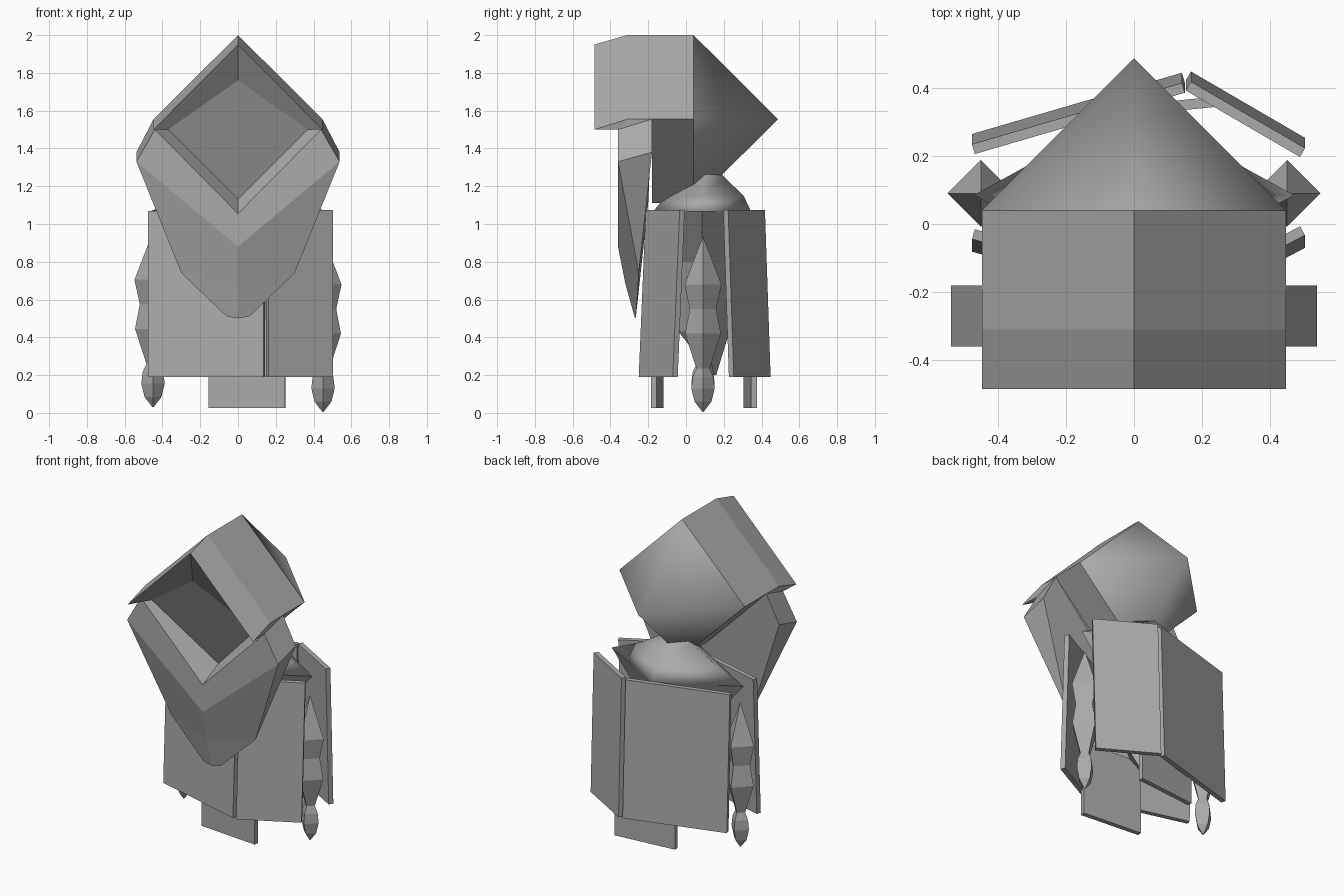
import bpy, bmesh, math

if "Cube" in bpy.data.objects:
    bpy.data.objects.remove(bpy.data.objects["Cube"])

grey = bpy.data.materials.new("plain grey")
grey.diffuse_color = (0.4, 0.4, 0.4, 1)
grey.use_nodes = True
grey.node_tree.nodes["Principled BSDF"].inputs["Base Color"].default_value = grey.diffuse_color


def make(name, verts, faces, mirror=False, smooth=False):
    """Mesh object from a few points; optionally mirrored across x = 0."""
    me = bpy.data.meshes.new(name)
    me.from_pydata(verts, [], faces)
    bm = bmesh.new()
    bm.from_mesh(me)
    if mirror:
        geom = bm.verts[:] + bm.edges[:] + bm.faces[:]
        bmesh.ops.mirror(bm, geom=geom, axis='X', merge_dist=0.0)
        bmesh.ops.remove_doubles(bm, verts=bm.verts[:], dist=0.001)
    bmesh.ops.recalc_face_normals(bm, faces=bm.faces[:])
    for f in bm.faces:
        f.smooth = smooth
    bm.to_mesh(me)
    bm.free()
    me.materials.append(grey)
    ob = bpy.data.objects.new(name, me)
    bpy.context.collection.objects.link(ob)
    return ob


def lofted(name, rings, smooth=False):
    """Stack of four-sided rings: (cx, cy, z, rx, ry_front, ry_back)."""
    verts, faces = [], []
    for cx, cy, z, rx, rf, rb in rings:
        verts += [(cx + rx, cy, z), (cx, cy + rb, z),
                  (cx - rx, cy, z), (cx, cy - rf, z)]
    for r in range(len(rings) - 1):
        for i in range(4):
            a, b = r * 4 + i, r * 4 + (i + 1) % 4
            faces.append((a, b, b + 4, a + 4))
    n = len(verts)
    faces += [(3, 2, 1, 0), (n - 4, n - 3, n - 2, n - 1)]
    return make(name, verts, faces, smooth=smooth)


def panel(name, x0, y0, x1, y1, z0, z1, lean, t=0.03):
    """Thin upright board from (x0, y0) to (x1, y1), foot shifted by lean."""
    d = math.hypot(x1 - x0, y1 - y0)
    nx, ny = -(y1 - y0) / d * t / 2, (x1 - x0) / d * t / 2
    base = [(x0 - nx, y0 - ny), (x1 - nx, y1 - ny),
            (x1 + nx, y1 + ny), (x0 + nx, y0 + ny)]
    verts = [(x, y + lean, z0) for x, y in base] + [(x, y, z1) for x, y in base]
    faces = [(3, 2, 1, 0), (4, 5, 6, 7)]
    faces += [(i, (i + 1) % 4, (i + 1) % 4 + 4, i + 4) for i in range(4)]
    return make(name, verts, faces)


# Hood: pointed roof, square lower half and sunken face
make("hood", [
    (0, 0.04, 2.0), (0.447, 0.04, 1.555), (0, 0.04, 1.11),          # 0-2 rear
    (0, -0.31, 2.0), (0.447, -0.31, 1.555),                         # 3-4 roof
    (0, -0.485, 1.95), (0.447, -0.485, 1.5),                        # 5-6 rim
    (0, -0.46, 1.76), (0.37, -0.35, 1.5), (0, -0.20, 1.13),         # 7-9 face
    (0.447, -0.18, 1.555), (0, -0.18, 1.11),                        # 10-11
    (0.44, -0.36, 1.5),                                             # 12
], [(0, 1, 10, 4, 3), (3, 4, 6, 5), (5, 6, 8, 7), (7, 8, 9),
    (1, 2, 11, 10), (6, 4, 12), (6, 12, 8), (4, 10, 12)], mirror=True)

# Rounded rear of the hood
make("hood_back", [(0, 0.04, 2.0), (0.447, 0.04, 1.555), (0, 0.04, 1.11),
                   (-0.447, 0.04, 1.555), (0, 0.487, 1.555)],
     [(0, 1, 4), (1, 2, 4), (2, 3, 4), (3, 0, 4)], smooth=True)

# Long bib that frames the lower face and tapers to a chin point
make("bib", [
    (0.44, -0.36, 1.5), (0, -0.36, 1.055),                          # 0-1 rim
    (0.538, -0.36, 1.33), (0, -0.36, 0.88),                         # 2-3
    (0.30, -0.25, 0.74), (0, -0.32, 0.68),                          # 4-5
    (0.06, -0.265, 0.51), (0, -0.27, 0.5),                          # 6-7 tip
    (0.447, -0.18, 1.555), (0.538, -0.18, 1.38), (0, -0.2, 1.11),   # 8-10
    (0.37, -0.35, 1.5), (0, -0.20, 1.13),                           # 11-12
], [(0, 2, 3, 1), (2, 4, 5, 3), (4, 6, 7, 5), (2, 9, 4), (0, 8, 9, 2),
    (8, 10, 4, 9), (10, 7, 6, 4), (0, 1, 12, 11)], mirror=True)

# Shoulders and the tapering torso beneath
lofted("shoulders", [(0, 0.085, 1.065, 0.47, 0.26, 0.26),
                     (0, 0.085, 1.15, 0.27, 0.19, 0.22),
                     (0, 0.10, 1.25, 0.11, 0.09, 0.10),
                     (0, 0.11, 1.28, 0.06, 0.05, 0.06)], smooth=True)
lofted("torso", [(0, 0.15, 0.2, 0.02, 0.01, 0.01),
                 (0, 0.09, 0.43, 0.16, 0.13, 0.14),
                 (0, 0.085, 0.8, 0.25, 0.13, 0.14),
                 (0, 0.085, 1.065, 0.47, 0.26, 0.26)])

# Arms and hands: four-sided spindles, left one slightly higher
arm = [(0.93, 0.002), (0.68, 0.098), (0.55, 0.07), (0.42, 0.095), (0.235, 0.035)]
hand = [(0.235, 0.035), (0.19, 0.055), (0.13, 0.062), (0.06, 0.045), (0.005, 0.003)]
for side, s, up in (("right", 1, 0.0), ("left", -1, 0.025)):
    for part, prof in (("arm", arm), ("hand", hand)):
        lofted(f"{side}_{part}",
               [(s * 0.45, 0.09, z + up, r, r, r) for z, r in prof])

# Robe boards
panel("robe_front_left", -0.472, -0.03, 0.14, -0.195, 0.19, 1.07, -0.037)
panel("robe_front_right", 0.155, -0.20, 0.495, -0.02, 0.19, 1.075, -0.037)
panel("robe_back_left", -0.472, 0.22, 0.145, 0.40, 0.19, 1.07, 0.03)
panel("robe_back_right", 0.16, 0.405, 0.495, 0.21, 0.19, 1.075, 0.03)

# Low skirt boards below the robe
panel("skirt_front", -0.155, -0.135, 0.25, -0.17, 0.025, 0.5, 0)
panel("skirt_back", -0.155, 0.32, 0.25, 0.36, 0.025, 0.5, 0)
